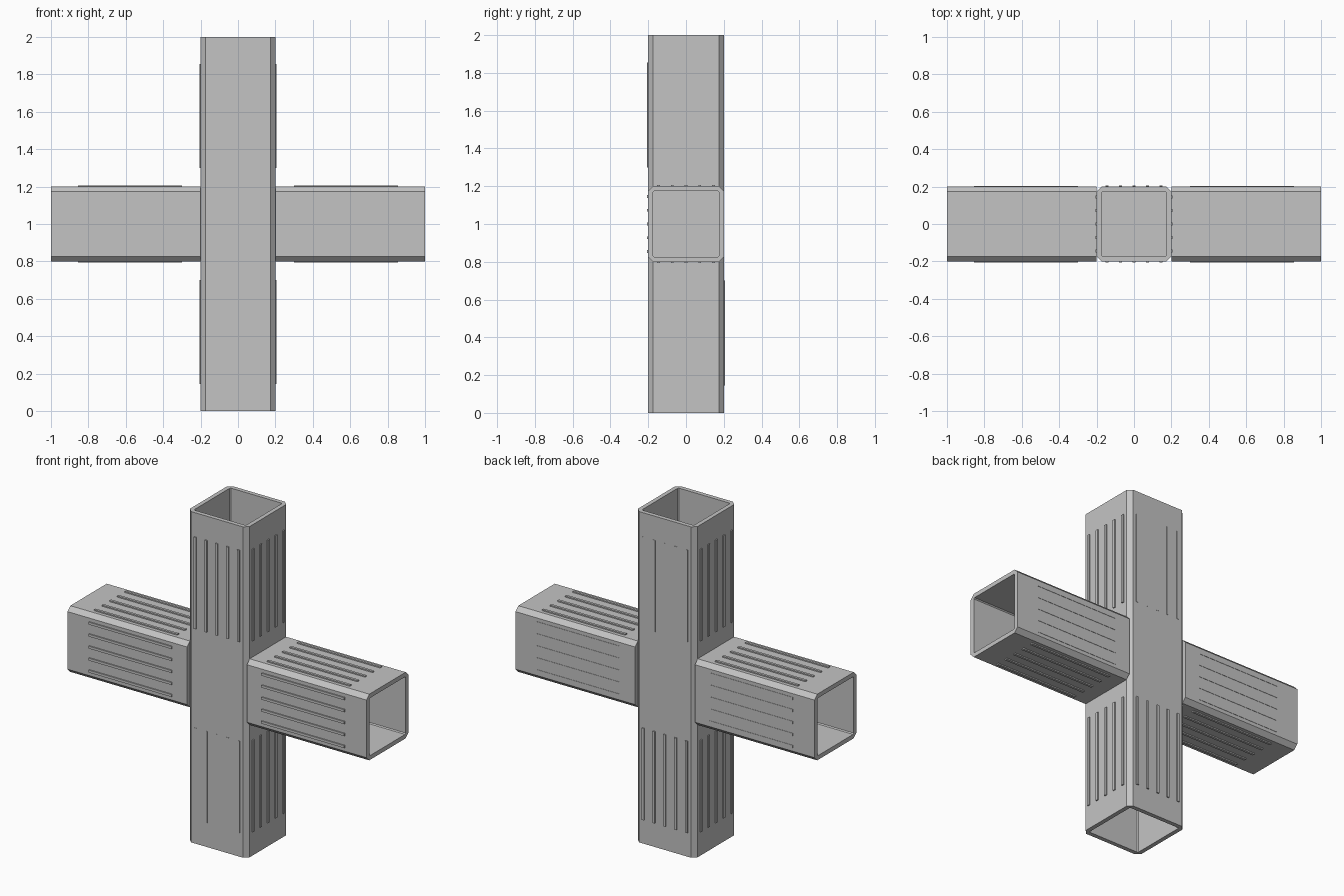
import bpy
import bmesh
from math import pi
from mathutils import Matrix, Vector

cube = bpy.data.objects.get("Cube")
if cube:
    bpy.data.objects.remove(cube, do_unlink=True)

HALF, CHAMFER, WALL = 0.2, 0.026, 0.026
RIB_START, RIB_END, RIB_WIDTH = 0.3, 0.855, 0.015
RIB_STEP = 0.0725
CENTRE = Matrix.Translation((0, 0, 1))

grey = bpy.data.materials.new("plain grey")
grey.use_nodes = True
grey.diffuse_color = (0.55, 0.55, 0.55, 1)
grey.node_tree.nodes["Principled BSDF"].inputs["Base Color"].default_value = grey.diffuse_color


def add_object(name, bm, matrix):
    bmesh.ops.recalc_face_normals(bm, faces=bm.faces)
    mesh = bpy.data.meshes.new(name)
    bm.to_mesh(mesh)
    bm.free()
    mesh.materials.append(grey)
    obj = bpy.data.objects.new(name, mesh)
    obj.matrix_world = matrix
    bpy.context.collection.objects.link(obj)


def ring(bm, half, cut, z):
    """Chamfered square loop of vertices at height z."""
    flat = half - cut
    quarter = [Vector((half, -flat, z)), Vector((half, flat, z))]
    return [bm.verts.new(Matrix.Rotation(i * pi / 2, 3, "Z") @ p)
            for i in range(4) for p in quarter]


def loft(bm, rings):
    """Skin successive rings and close both ends."""
    for a, b in zip(rings, rings[1:]):
        for i in range(len(a)):
            j = (i + 1) % len(a)
            bm.faces.new((a[i], a[j], b[j], b[i]))
    bm.faces.new(rings[0])
    bm.faces.new(rings[-1])


def sleeve(name, matrix):
    """Open square tube with a floor at the hub."""
    bm = bmesh.new()
    inner = HALF - WALL
    loft(bm, [ring(bm, HALF, CHAMFER, HALF), ring(bm, HALF, CHAMFER, 1),
              ring(bm, inner, 0.006, 1), ring(bm, inner, 0.006, HALF + 0.002)])
    add_object(name, bm, matrix)


def ribs(name, matrix, heights):
    """Five grip ribs on each side; heights follow the +x, +y, -x, -y faces."""
    bm = bmesh.new()
    for side, height in enumerate(heights):
        turn = Matrix.Rotation(side * pi / 2, 4, "Z")
        for i in range(-2, 3):
            place = turn @ Matrix.Translation(
                (HALF + height / 2 - 0.002, i * RIB_STEP, (RIB_START + RIB_END) / 2))
            size = Matrix.Diagonal((height + 0.004, RIB_WIDTH, RIB_END - RIB_START, 1))
            bmesh.ops.create_cube(bm, size=1, matrix=place @ size)
    add_object(name, bm, matrix)


# Solid central hub
hub = bmesh.new()
loft(hub, [ring(hub, HALF, CHAMFER, -HALF), ring(hub, HALF, CHAMFER, HALF)])
add_object("hub", hub, CENTRE)

# Four sleeves with their ribs, some sides shallower than others
HIGH, LOW = 0.007, 0.002
arms = {
    "top": (Matrix.Identity(4), (HIGH, LOW, HIGH, HIGH)),
    "bottom": (Matrix.Rotation(pi, 4, "X"), (HIGH, LOW, HIGH, HIGH)),
    "left": (Matrix.Rotation(pi / 2, 4, "Y"), (HIGH, LOW, HIGH, HIGH)),
    "right": (Matrix.Rotation(-pi / 2, 4, "Y"), (HIGH, LOW, HIGH, HIGH)),
}
for side, (turn, heights) in arms.items():
    sleeve(side + "_sleeve", CENTRE @ turn)
    ribs(side + "_ribs", CENTRE @ turn, heights)
